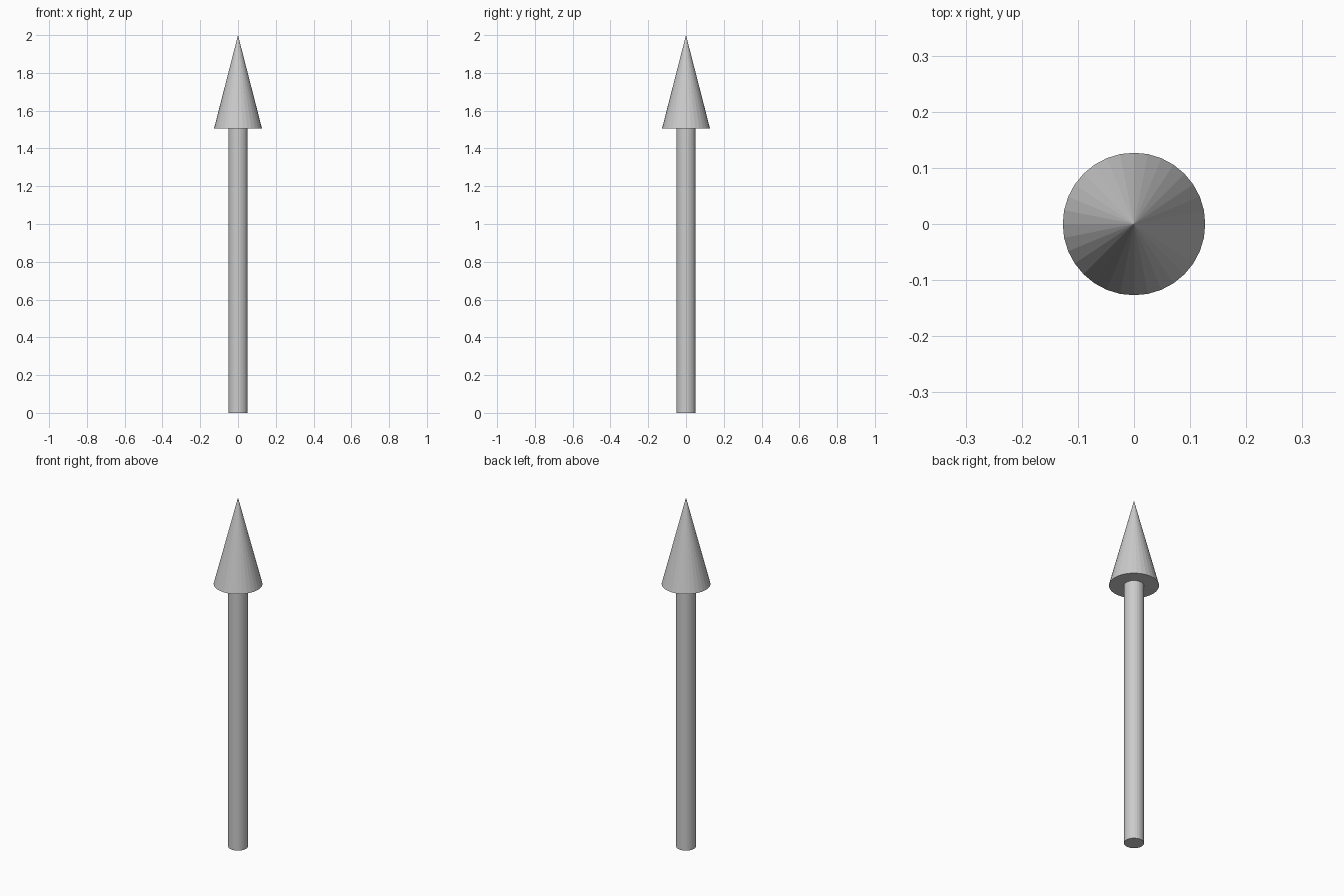
import bpy

if "Cube" in bpy.data.objects:
    bpy.data.objects.remove(bpy.data.objects["Cube"])

SIDES = 32
NECK_Z = 1.505   # where the shaft meets the head
TOP_Z = 2.0


def tapered_part(name, r_bottom, r_top, z0, z1):
    bpy.ops.mesh.primitive_cone_add(
        vertices=SIDES, radius1=r_bottom, radius2=r_top,
        depth=z1 - z0, location=(0, 0, (z0 + z1) / 2))
    part = bpy.context.object
    part.name = name
    return part


# Straight round shaft
tapered_part("shaft", 0.051, 0.051, 0.0, NECK_Z)

# Pointed arrow head
tapered_part("arrow_head", 0.127, 0.0, NECK_Z, TOP_Z)
